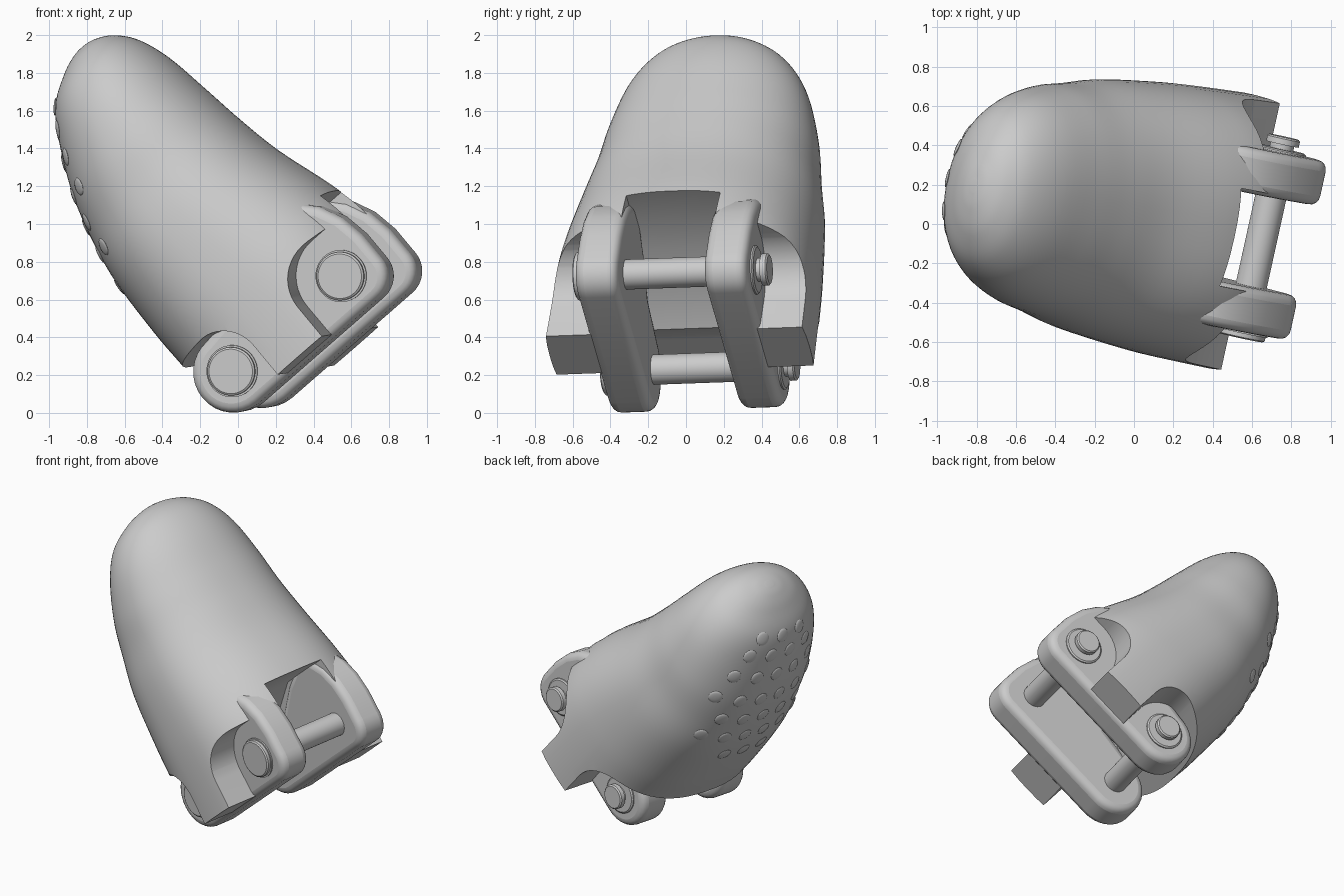
import bpy, bmesh, math
from mathutils import Matrix, Vector

if "Cube" in bpy.data.objects:
    bpy.data.objects.remove(bpy.data.objects["Cube"])

# Tilted frame: x = palm to back of the tip, y = along the pins, z = base to tip
FRAME = Matrix(((.74, .215, -.637, .358), (-.186, .976, .113, -.014),
                (.646, .035, .762, .489), (0, 0, 0, 1)))

grey = bpy.data.materials.new("light_grey")
grey.use_nodes = True
grey.diffuse_color = (.6, .6, .6, 1)
grey.node_tree.nodes["Principled BSDF"].inputs["Base Color"].default_value = (.6, .6, .6, 1)


def make(name, bm):
    bmesh.ops.recalc_face_normals(bm, faces=bm.faces)
    mesh = bpy.data.meshes.new(name)
    bm.to_mesh(mesh)
    bm.free()
    mesh.materials.append(grey)
    ob = bpy.data.objects.new(name, mesh)
    bpy.context.collection.objects.link(ob)
    ob.matrix_world = FRAME
    return ob


def select(ob):
    bpy.ops.object.select_all(action='DESELECT')
    ob.select_set(True)
    bpy.context.view_layer.objects.active = ob


def smooth(ob, angle=35):
    select(ob)
    bpy.ops.object.shade_smooth_by_angle(angle=math.radians(angle))


def prism(name, outline, y0, y1):
    """Extrude an x-z outline along y."""
    bm = bmesh.new()
    face = bm.faces.new([bm.verts.new((x, y0, z)) for x, z in outline])
    new = bmesh.ops.extrude_face_region(bm, geom=[face])["geom"]
    bmesh.ops.translate(bm, vec=(0, y1 - y0, 0),
                        verts=[g for g in new if isinstance(g, bmesh.types.BMVert)])
    return make(name, bm)


def arc(cx, cz, r, a0, a1, n=12):
    angles = [math.radians(a0 + (a1 - a0) * i / n) for i in range(n + 1)]
    return [(cx + r * math.cos(a), cz + r * math.sin(a)) for a in angles]


def lathe(name, profile, x, n=40):
    """Turn (radius, y) points about a line along y."""
    bm = bmesh.new()
    rings = [[bm.verts.new((x + r * math.cos(t * math.tau / n), y, r * math.sin(t * math.tau / n)))
              for t in range(n)] for r, y in profile]
    for a, b in zip(rings, rings[1:]):
        for i in range(n):
            bm.faces.new((a[i], a[(i + 1) % n], b[(i + 1) % n], b[i]))
    bm.faces.new(rings[0])
    bm.faces.new(rings[-1])
    ob = make(name, bm)
    smooth(ob)
    return ob


# Shell sections: height, palm side, back side, half width
SECTIONS = [(-.2, -.64, .6, .705), (.2, -.64, .6, .695), (.45, -.645, .56, .68),
            (.8, -.63, .455, .645), (1.06, -.584, .405, .6), (1.3, -.512, .37, .565),
            (1.55, -.395, .33, .495), (1.72, -.285, .27, .39), (1.82, -.145, .19, .25),
            (1.865, -.05, .11, .12), (1.878, .01, .05, .03)]


def section(t):
    """Smoothly blended section at position t along the list."""
    i = min(int(t), len(SECTIONS) - 2)
    f = t - i
    p = [SECTIONS[max(0, min(len(SECTIONS) - 1, k))] for k in range(i - 1, i + 3)]
    return [.5 * (2 * b + (c - a) * f + (2 * a - 5 * b + 4 * c - d) * f * f
                  + (3 * b - a - 3 * c + d) * f ** 3) for a, b, c, d in zip(*p)]


def power(t):
    return 2.5 - .4 * min(1, t / 6)


def shell_point(t, angle):
    z, lo, hi, half = section(t)
    c, s, e = math.cos(angle), math.sin(angle), 2 / power(t)
    return Vector(((lo + hi) / 2 + (hi - lo) / 2 * math.copysign(abs(c) ** e, c),
                   half * math.copysign(abs(s) ** e, s), z))


# Fingertip shell
bm = bmesh.new()
N, STEPS = 72, 6
rings = []
for k in range((len(SECTIONS) - 1) * STEPS + 1):
    rings.append([bm.verts.new(shell_point(k / STEPS, j * math.tau / N)) for j in range(N)])
for a, b in zip(rings, rings[1:]):
    for j in range(N):
        bm.faces.new((a[j], a[(j + 1) % N], b[(j + 1) % N], b[j]))
bm.faces.new(rings[0])
bm.faces.new(rings[-1])
shell = make("fingertip_shell", bm)

# Rounded notches round both pins, and the slot between the lugs
PIN = .39
cutters = [
    prism("upper_notch_cutter", arc(PIN, 0, .245, 180, 90) + [(1.2, .245), (1.2, -.6), (.145, -.6)], -1, 1),
    prism("lower_notch_cutter", arc(-PIN, 0, .22, 0, 90) + [(-1.2, .22), (-1.2, -.6), (-.17, -.6)], -1, 1),
    prism("slot_cutter", [(1, .42), (.1, .42), (-.3, .2), (-1, .2), (-1, -.7), (1, -.7)], -.255, .255)]
bpy.context.view_layer.update()
for cutter in cutters:
    mod = shell.modifiers.new("cut", 'BOOLEAN')
    mod.operation, mod.solver, mod.object = 'DIFFERENCE', 'EXACT', cutter
    select(shell)
    bpy.ops.object.modifier_apply(modifier=mod.name)
    bpy.data.objects.remove(cutter)
smooth(shell, 32)

# Lug plates carrying both pins
lug = (arc(-PIN - .01, 0, .215, 90, 270, 16) + arc(.46, -.065, .15, -90, 0, 8)
       + [(.61, .1), (.585, .24), (.53, .36), (.44, .46), (.33, .5), (.1, .4), (-.1, .26)])
for side, y0 in (("right", -.465), ("left", .235)):
    ob = prism(side + "_lug_plate", lug, y0, y0 + .23)
    mod = ob.modifiers.new("round", 'BEVEL')
    mod.width, mod.segments, mod.limit_method = .05, 4, 'ANGLE'
    mod.angle_limit = math.radians(50)
    smooth(ob, 40)

# Pins with a flat head on one end and a grooved knob on the other
for label, x in (("upper", PIN), ("lower", -PIN)):
    lathe(label + "_pin", [(.08, -.46), (.08, .48), (.062, .48), (.062, .505),
                           (.085, .505), (.085, .535), (.076, .543)], x)
    lathe(label + "_pin_head", [(.138, -.455), (.138, -.475), (.128, -.475), (.128, -.495),
                                (.118, -.502)], x)
    lathe(label + "_pin_washer", [(.13, .455), (.13, .473), (.12, .48)], x)

# Grip studs on the palm side
bm = bmesh.new()
for row in range(7):
    t = 2.9 + row * .68
    offset = .5 if row % 2 else 0
    for k in range(-3, 4):
        y = (k + offset) * .165
        z, lo, hi, half = section(t)
        if abs(y) > .8 * half or (row == 0 and abs(y) > .2):
            continue
        angle = math.pi - math.asin(math.copysign((abs(y) / half) ** (power(t) / 2), y))
        p = shell_point(t, angle)
        along = shell_point(t + .05, angle) - shell_point(t - .05, angle)
        across = shell_point(t, angle + .05) - shell_point(t, angle - .05)
        normal = along.cross(across).normalized()
        turn = normal.to_track_quat('Z', 'Y').to_matrix().to_4x4()
        bmesh.ops.create_uvsphere(bm, u_segments=16, v_segments=8, radius=1,
                                  matrix=Matrix.Translation(p) @ turn @ Matrix.Diagonal((.048, .048, .009, 1)))
studs = make("grip_studs", bm)
smooth(studs, 60)
